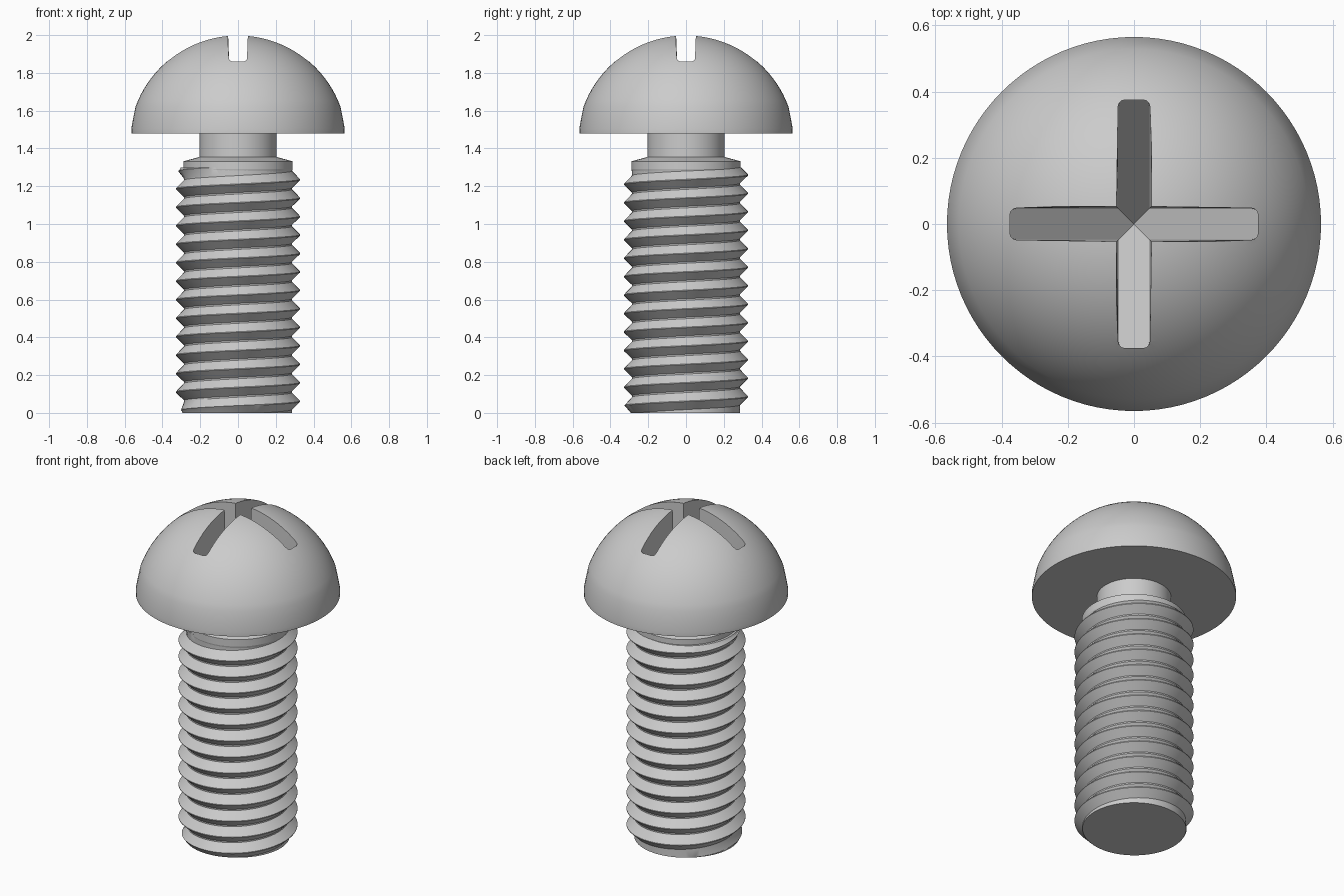
import bpy, bmesh, math
from mathutils import Vector

cube = bpy.data.objects.get("Cube")
if cube:
    bpy.data.objects.remove(cube, do_unlink=True)

# One plain grey metal
GREY = (0.6, 0.6, 0.6, 1.0)
metal = bpy.data.materials.new("grey metal")
metal.use_nodes = True
metal.diffuse_color = GREY
metal.node_tree.nodes["Principled BSDF"].inputs["Base Color"].default_value = GREY


def make_object(name, bm):
    bmesh.ops.recalc_face_normals(bm, faces=bm.faces[:])
    mesh = bpy.data.meshes.new(name)
    bm.to_mesh(mesh)
    bm.free()
    mesh.materials.append(metal)
    obj = bpy.data.objects.new(name, mesh)
    bpy.context.collection.objects.link(obj)
    return obj


def activate(obj):
    bpy.ops.object.select_all(action='DESELECT')
    obj.select_set(True)
    bpy.context.view_layer.objects.active = obj


def smooth(obj, degrees=30):
    activate(obj)
    bpy.ops.object.shade_smooth_by_angle(angle=math.radians(degrees))


def lathe(name, profile, steps=96):
    bm = bmesh.new()
    verts = [bm.verts.new((r, 0, z)) for r, z in profile]
    edges = [bm.edges.new(pair) for pair in zip(verts, verts[1:])]
    bmesh.ops.spin(bm, geom=verts + edges, cent=(0, 0, 0), axis=(0, 0, 1),
                   angle=math.tau, steps=steps, use_duplicate=False)
    bmesh.ops.remove_doubles(bm, verts=bm.verts[:], dist=0.0002)
    return make_object(name, bm)


# Domed head and neck, one turned solid
DOME_R, DOME_Z = 0.578, 1.422
profile = [(0, 1.30), (0.205, 1.30), (0.205, 1.48), (0.565, 1.48),
           (0.565, 1.505), (0.553, 1.57)]
start = math.asin(0.2 / DOME_R)
for i in range(21):
    a = start + (math.pi / 2 - start) * i / 20
    r = DOME_R * math.cos(a) if i < 20 else 0
    profile.append((r, DOME_Z + DOME_R * math.sin(a)))
head = lathe("head_and_neck", profile)

# Cross recess cutter: four mitred arms, floor falling to a point at the centre
ARM, ROUND, APEX, RISE = 0.375, 0.02, 1.41, 1.15


def arm_outline(w):
    pts = [(w, -w)]
    for side, angles in ((-1, (-90, -60, -30, 0)), (1, (0, 30, 60, 90))):
        for d in angles:
            a = math.radians(d)
            pts.append((ARM - ROUND + ROUND * math.cos(a),
                        side * (w - ROUND) + ROUND * math.sin(a)))
    return pts + [(w, w)]


bm = bmesh.new()
for q in range(4):
    c, s = math.cos(q * math.pi / 2), math.sin(q * math.pi / 2)

    def put(x, y, z):
        return bm.verts.new((x * c - y * s, x * s + y * c, z))
    low = [put(x, y, APEX + RISE * x) for x, y in arm_outline(0.047)]
    high = [put(x, y, 2.2) for x, y in arm_outline(0.055)]
    bm.faces.new([put(0, 0, APEX)] + low)
    bm.faces.new([put(0, 0, 2.2)] + high)
    for i in range(len(low) - 1):
        bm.faces.new((low[i], low[i + 1], high[i + 1], high[i]))
bmesh.ops.remove_doubles(bm, verts=bm.verts[:], dist=0.0002)
cutter = make_object("recess_cutter", bm)
cutter.hide_render = True

cut = head.modifiers.new("cross_recess", 'BOOLEAN')
cut.operation = 'DIFFERENCE'
cut.solver = 'EXACT'
cut.object = cutter
activate(head)
bpy.ops.object.modifier_apply(modifier=cut.name)
bpy.data.objects.remove(cutter, do_unlink=True)
smooth(head)

# Threaded shank: right-handed helical surface trimmed flat at both ends
PITCH, SEG, TURNS, TOP = 0.0978, 72, 18, 1.30
ROOT, CREST = 0.286, 0.329
BASE = 1.235 - 14.53 * PITCH
tooth = [(0.0, ROOT), (0.08, ROOT), (0.51, CREST), (0.55, CREST)]

bm = bmesh.new()
columns = []
for i in range(SEG):
    a = math.tau * i / SEG
    col = []
    for turn in range(TURNS):
        for u, r in tooth:
            z = BASE + PITCH * (turn + u + i / SEG)
            # chamfer the tip and run the thread out at the top
            r = min(r, 0.287 + max(z, 0), 0.289 + 1.5 * max(TOP - z, 0))
            col.append(bm.verts.new((r * math.cos(a), r * math.sin(a), z)))
    columns.append(col)
for i in range(SEG):
    this, nxt = columns[i], columns[(i + 1) % SEG]
    shift = len(tooth) if i == SEG - 1 else 0
    for k in range(len(this) - 1 - shift):
        bm.faces.new((this[k], nxt[k + shift], nxt[k + 1 + shift], this[k + 1]))
for z, direction in ((0, -1), (TOP, 1)):
    bmesh.ops.bisect_plane(bm, geom=bm.verts[:] + bm.edges[:] + bm.faces[:],
                           dist=1e-5, plane_co=(0, 0, z),
                           plane_no=(0, 0, direction), clear_outer=True)
rim = [e for e in bm.edges if e.is_boundary]
bmesh.ops.holes_fill(bm, edges=rim, sides=0)
smooth(make_object("threaded_shank", bm))

# Plain collar where the thread runs out below the neck
smooth(lathe("thread_collar", [(0, 1.27), (0.284, 1.27), (0.289, 1.29),
                               (0.289, 1.332), (0.2, 1.356), (0, 1.356)]), 12)
